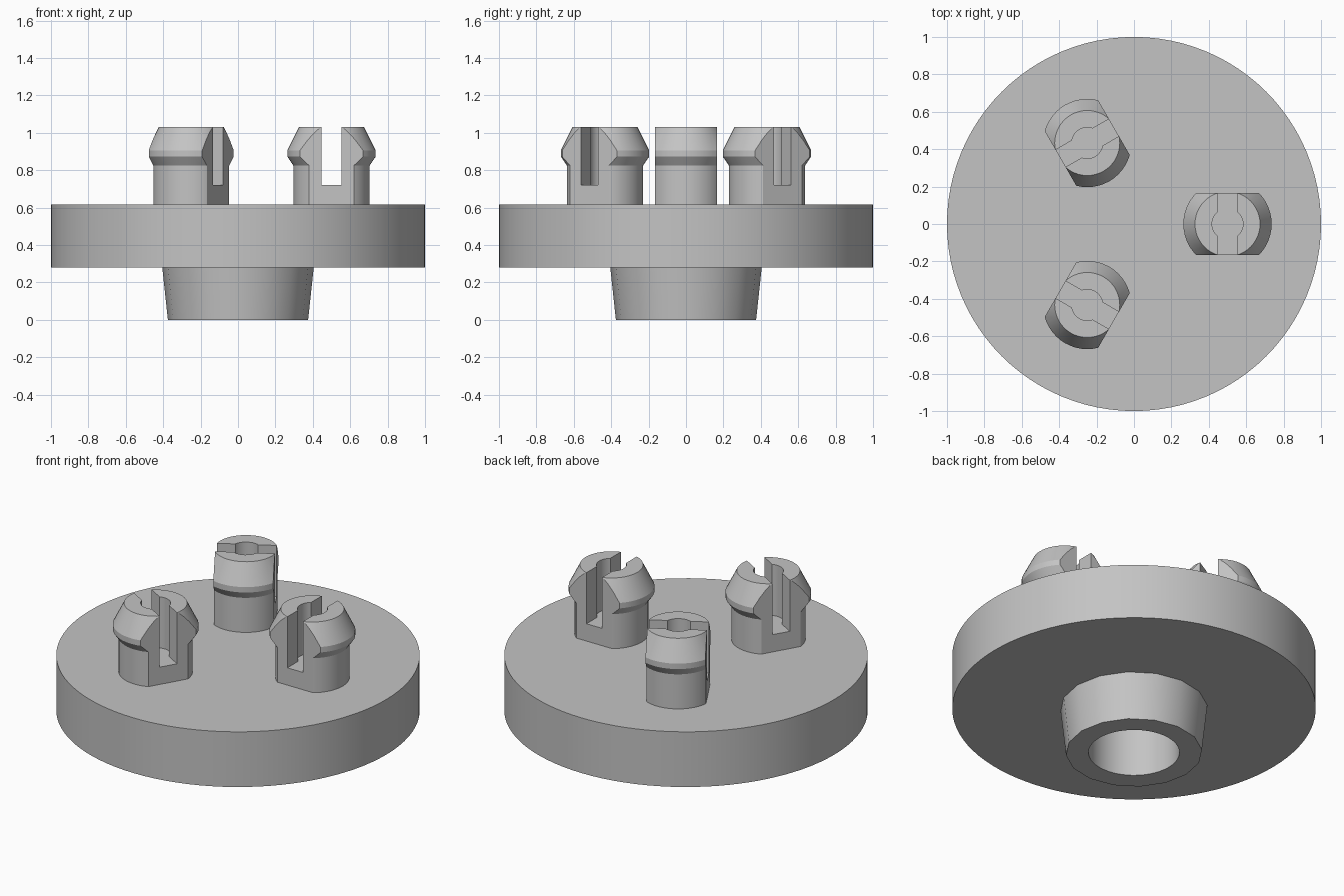
import bpy, bmesh, math
from mathutils import Matrix

cube = bpy.data.objects.get("Cube")
if cube:
    bpy.data.objects.remove(cube, do_unlink=True)

grey = bpy.data.materials.new("plain grey")
grey.use_nodes = True
colour = (0.55, 0.55, 0.55, 1)
grey.diffuse_color = colour
grey.node_tree.nodes["Principled BSDF"].inputs["Base Color"].default_value = colour


def add_object(name, bm):
    bmesh.ops.recalc_face_normals(bm, faces=bm.faces)
    mesh = bpy.data.meshes.new(name)
    bm.to_mesh(mesh)
    bm.free()
    mesh.materials.append(grey)
    obj = bpy.data.objects.new(name, mesh)
    bpy.context.collection.objects.link(obj)
    return obj


def revolve(name, profile, sides):
    """Closed solid from (radius, height) points, bottom to top."""
    bm = bmesh.new()
    rings = []
    for r, z in profile:
        angles = [math.tau * i / sides for i in range(sides)]
        rings.append([bm.verts.new((r * math.cos(a), r * math.sin(a), z)) for a in angles])
    for low, high in zip(rings, rings[1:]):
        for i in range(sides):
            j = (i + 1) % sides
            bm.faces.new((low[i], low[j], high[j], high[i]))
    bm.faces.new(rings[0])
    bm.faces.new(rings[-1])
    return add_object(name, bm)


def box(name, size, z):
    bm = bmesh.new()
    bmesh.ops.create_cube(bm, size=1, matrix=Matrix.Translation((0, 0, z)) @ Matrix.Diagonal((*size, 1)))
    return add_object(name, bm)


def combine(obj, tool, operation):
    mod = obj.modifiers.new(operation.title(), "BOOLEAN")
    mod.operation, mod.object, mod.solver = operation, tool, "EXACT"
    bpy.ops.object.select_all(action="DESELECT")
    obj.select_set(True)
    bpy.context.view_layer.objects.active = obj
    bpy.ops.object.modifier_apply(modifier=mod.name)
    bpy.data.objects.remove(tool, do_unlink=True)


def smooth(obj):
    bpy.ops.object.select_all(action="DESELECT")
    obj.select_set(True)
    bpy.context.view_layer.objects.active = obj
    bpy.ops.object.shade_smooth_by_angle(angle=math.radians(25))


BASE, TOP = 0.28, 0.615

# Round plate with a tapered boss and a blind bore underneath
plate = revolve("round_plate", [(1, BASE), (1, TOP)], 96)
boss = revolve("tapered_boss", [(0.375, 0), (0.405, BASE), (0.405, BASE + 0.05)], 16)
combine(plate, boss, "UNION")
bore = revolve("bore_cutter", [(0.25, -0.1), (0.25, 0.45)], 48)
combine(plate, bore, "DIFFERENCE")
smooth(plate)

# Barbed snap pin: flattened sides, cross slot and central hole
SLOT_FLOOR = 0.72
pin = revolve("snap_pin_1", [(0.204, TOP - 0.02), (0.204, 0.825), (0.236, 0.872),
                             (0.236, 0.905), (0.174, 1.03)], 48)
combine(pin, box("flat_cutter", (1, 0.33, 2), 0.8), "INTERSECT")
combine(pin, box("slot_cutter", (0.106, 1, 1), SLOT_FLOOR + 0.5), "DIFFERENCE")
combine(pin, revolve("hole_cutter", [(0.083, SLOT_FLOOR), (0.083, 1.2)], 32), "DIFFERENCE")
smooth(pin)

# Three pins spaced evenly around the plate
for i in range(3):
    obj = pin if i == 0 else bpy.data.objects.new(f"snap_pin_{i + 1}", pin.data)
    if i:
        bpy.context.collection.objects.link(obj)
    obj.matrix_world = Matrix.Rotation(math.tau * i / 3, 4, "Z") @ Matrix.Translation((0.5, 0, 0))
